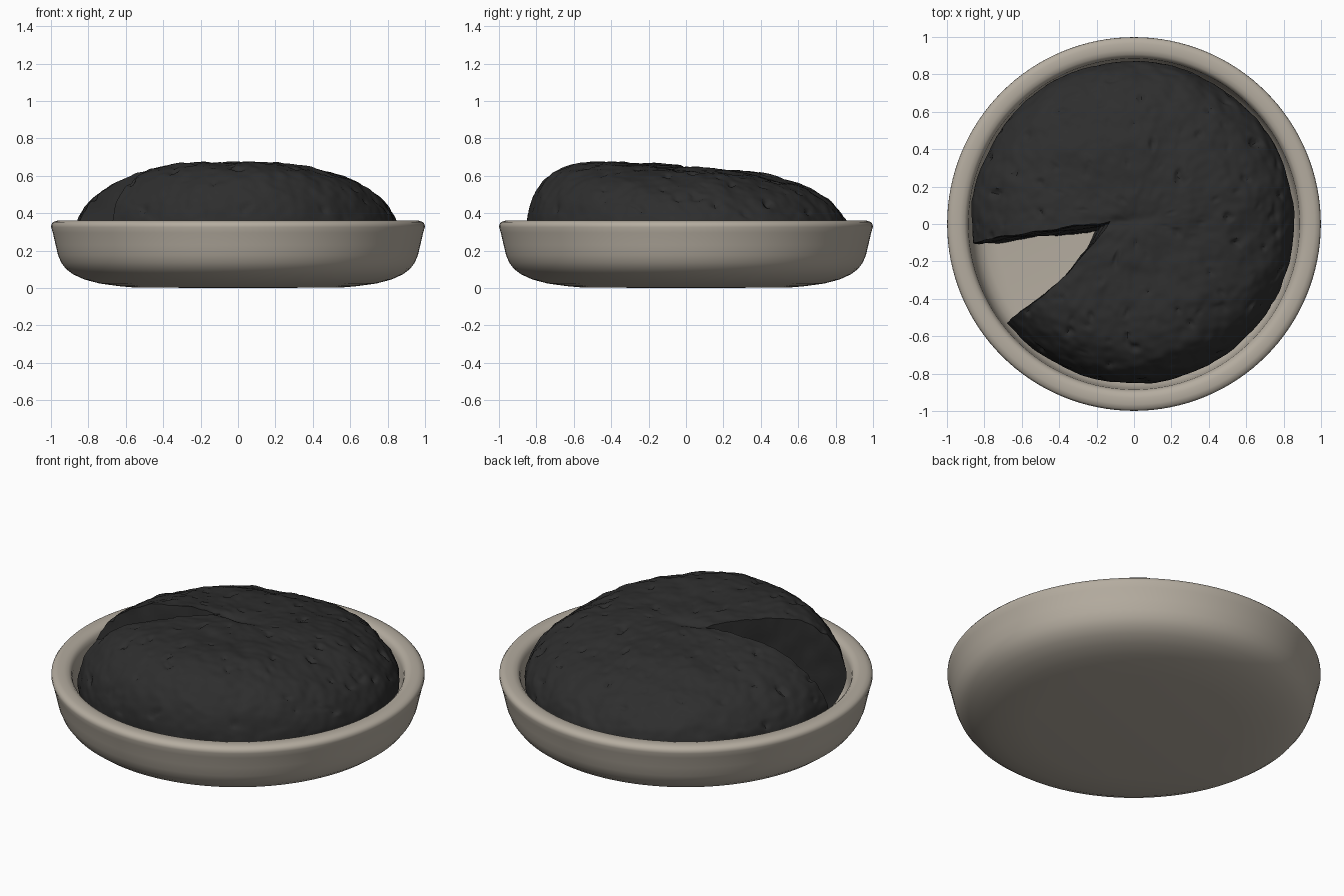
import bpy, bmesh, math
from mathutils import Vector, noise

if "Cube" in bpy.data.objects:
    bpy.data.objects.remove(bpy.data.objects["Cube"])


def material(name, color):
    m = bpy.data.materials.new(name)
    m.diffuse_color = (*color, 1)
    m.use_nodes = True
    m.node_tree.nodes["Principled BSDF"].inputs["Base Color"].default_value = m.diffuse_color
    return m


STONE = material("warm grey ceramic", (0.46, 0.415, 0.35))
CRUST = material("charred crust", (0.027, 0.027, 0.027))


def loft(name, rings, mat, caps=False):
    """Skin a list of closed rings into one mesh object."""
    bm = bmesh.new()
    rows = [[bm.verts.new(p) for p in ring] for ring in rings]
    n = len(rows[0])
    for lo, hi in zip(rows, rows[1:]):
        for j in range(n):
            k = (j + 1) % n
            bm.faces.new((lo[j], lo[k], hi[k], hi[j]))
    if caps:
        bm.faces.new(rows[0])
        bm.faces.new(rows[-1])
    bmesh.ops.remove_doubles(bm, verts=bm.verts, dist=1e-5)
    bmesh.ops.recalc_face_normals(bm, faces=bm.faces)
    me = bpy.data.meshes.new(name)
    bm.to_mesh(me)
    bm.free()
    me.materials.append(mat)
    ob = bpy.data.objects.new(name, me)
    bpy.context.collection.objects.link(ob)
    return ob


def smooth(ob, deg):
    bpy.ops.object.select_all(action='DESELECT')
    ob.select_set(True)
    bpy.context.view_layer.objects.active = ob
    bpy.ops.object.shade_smooth_by_angle(angle=math.radians(deg))


# Dish: lathed profile, underside -> rim -> inside floor
profile = [(0, 0), (0.55, 0.002), (0.64, 0.01), (0.74, 0.024), (0.82, 0.045),
           (0.88, 0.072), (0.92, 0.102), (0.945, 0.135), (0.962, 0.175),
           (0.975, 0.23), (0.99, 0.295), (0.999, 0.325), (0.998, 0.34),
           (0.988, 0.353), (0.965, 0.36), (0.93, 0.36), (0.907, 0.354),
           (0.892, 0.34), (0.885, 0.315), (0.88, 0.24), (0.868, 0.18),
           (0.84, 0.135), (0.80, 0.11), (0.74, 0.1), (0, 0.1)]
SEG = 128
dish = loft("dish", [[(r * math.cos(j * math.tau / SEG), r * math.sin(j * math.tau / SEG), z)
                      for j in range(SEG)] for r, z in profile], STONE)
smooth(dish, 50)


# Loaf: domed lump, steeper at the front, roughened with noise and pits
def bumps(p):
    n = 0.014 * noise.noise(p * 3.5) + 0.009 * noise.noise(p * 9) + 0.005 * noise.noise(p * 22)
    pit = noise.noise(p * 15 + Vector((7, 3, 1)))
    return n - 0.05 * max(0, pit - 0.42)


def loaf_point(t, a):
    c, s = math.cos(a), math.sin(a)
    R = 0.862 + 0.01 * s - 0.006 * c
    Z0 = 0.30
    if t <= 1:                                  # dome
        u = math.sin(t * math.pi / 2)
        p = 3.1 + 3 * max(0, -s) ** 2
        x, y = u * R * c, u * R * s
        crown = 0.647 - 0.055 * y
        z = Z0 + (crown - Z0) * max(0, 1 - u ** p) ** (1 / 1.9)
        z -= 0.02 * math.exp(-((y - 0.02 - 0.1 * x) / 0.03) ** 2 - ((x + 0.05) / 0.12) ** 2)
        b = bumps(Vector((x, y, z)))
        k = 1 + 0.7 * b
        return (x * k, y * k, z + b)
    v = t - 1                                   # hidden side and underside
    if v <= 0.6:
        w = v / 0.6
        r, z = R - 0.10 * w ** 2, Z0 - 0.21 * w
    else:
        r, z = (R - 0.10) * (1 - (v - 0.6) / 0.4), 0.09
    b = bumps(Vector((r * c, r * s, z))) if v < 0.6 else 0
    r *= 1 + 0.7 * b
    return (r * c, r * s, z)


LSEG = 320
ts = [i / 80 for i in range(81)] + [1 + i / 15 for i in range(1, 16)]
loaf = loft("loaf", [[loaf_point(t, j * math.tau / LSEG) for j in range(LSEG)]
                     for t in ts], CRUST)

# Missing slice: rough wedge cutter, wider at the top
lower = [(-1.1, -0.15), (-0.87, -0.12), (-0.62, -0.088), (-0.4, -0.062), (-0.22, -0.045),
         (-0.26, -0.14), (-0.37, -0.28), (-0.5, -0.395), (-0.69, -0.54), (-0.85, -0.64)]
upper = [(-1.1, -0.10), (-0.87, -0.075), (-0.62, -0.045), (-0.36, -0.01), (-0.11, 0.022),
         (-0.22, -0.11), (-0.355, -0.27), (-0.49, -0.385), (-0.685, -0.525), (-0.85, -0.63)]


def densify(path, n=12):
    pts = [Vector((*p, 0)) for p in path]
    return [a.lerp(b, i / n) for a, b in zip(pts, pts[1:] + pts[:1]) for i in range(n)]


rings = []
for i in range(19):
    f = i / 18
    ring = []
    for a, b in zip(densify(lower), densify(upper)):
        q = a.lerp(b, f)
        q.z = 0.02 + 0.74 * f
        d = noise.noise(q * 8) * 0.012 + noise.noise(q * 20) * 0.005
        ring.append((q.x, q.y + d, q.z))
    rings.append(ring)
cutter = loft("slice_cutter", rings, CRUST, caps=True)
cutter.hide_render = True

mod = loaf.modifiers.new("missing_slice", 'BOOLEAN')
mod.operation = 'DIFFERENCE'
mod.solver = 'EXACT'
mod.object = cutter
bpy.context.view_layer.objects.active = loaf
bpy.ops.object.modifier_apply(modifier=mod.name)
bpy.data.objects.remove(cutter)
smooth(loaf, 40)
